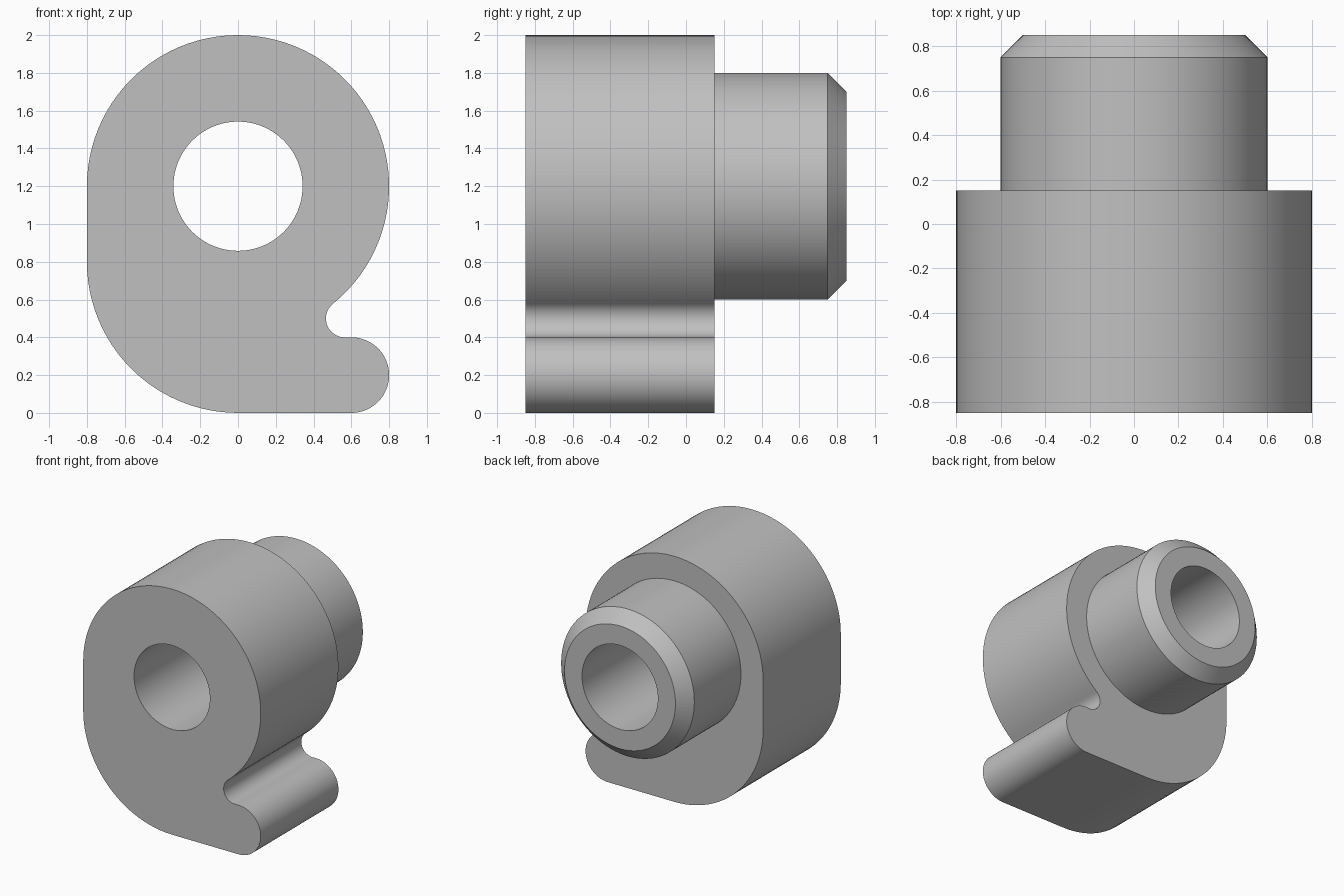
import bpy, bmesh
from math import sin, cos, radians, degrees, sqrt, atan2, pi
from mathutils import Vector

cube = bpy.data.objects.get("Cube")
if cube:
    bpy.data.objects.remove(cube, do_unlink=True)

FRONT, SHOULDER, BACK = -0.85, 0.15, 0.85   # depth stations along y
AXIS_Z, RADIUS, SEGMENTS = 1.2, 0.8, 96
BORE, SLEEVE, CHAMFER = 0.342, 0.6, 0.1


def arc(cx, cz, r, start, end):
    """Points on an arc in the x-z plane, angles in degrees."""
    n = max(12, round(abs(end - start) / 3.75))
    steps = [radians(start + (end - start) * i / n) for i in range(n + 1)]
    return [(cx + r * cos(a), cz + r * sin(a)) for a in steps]


# Cam outline: round head, rounded heel, rounded toe and tangent notch
notch_r, notch_z = 0.1, 0.5
notch_x = sqrt((RADIUS + notch_r) ** 2 - (AXIS_Z - notch_z) ** 2)
tangent = degrees(atan2(AXIS_Z - notch_z, -notch_x))
outline = (arc(0, AXIS_Z, RADIUS, tangent - 180, 180)
           + arc(0, RADIUS, RADIUS, 180, 270)
           + arc(0.6, 0.2, 0.2, -90, 90)
           + arc(notch_x, notch_z, notch_r, 270, tangent)[:-1])

bm = bmesh.new()


def loop(points, y):
    return [bm.verts.new((x, y, z)) for x, z in points]


def ring(r, y):
    turns = [2 * pi * i / SEGMENTS for i in range(SEGMENTS)]
    return loop([(r * cos(a), AXIS_Z + r * sin(a)) for a in turns], y)


def bridge(a, b):
    for i in range(len(a)):
        j = (i + 1) % len(a)
        bm.faces.new((a[i], a[j], b[j], b[i]))


def cap(outer, inner, normal):
    """Flat face between an outline and a round opening."""
    edges = [bm.edges.get((l[i - 1], l[i])) for l in (outer, inner) for i in range(len(l))]
    bmesh.ops.triangle_fill(bm, edges=edges, use_beauty=True, normal=Vector(normal))


# Cam side wall
front, rear = loop(outline, FRONT), loop(outline, SHOULDER)
bridge(front, rear)

# Through bore, end face, chamfer and sleeve wall
rings = [ring(r, y) for r, y in ((BORE, FRONT), (BORE, BACK), (SLEEVE - CHAMFER, BACK),
                                 (SLEEVE, BACK - CHAMFER), (SLEEVE, SHOULDER))]
for a, b in zip(rings, rings[1:]):
    bridge(a, b)

# Front face and rear shoulder
cap(front, rings[0], (0, -1, 0))
cap(rear, rings[-1], (0, 1, 0))
bmesh.ops.recalc_face_normals(bm, faces=bm.faces[:])

mesh = bpy.data.meshes.new("cam_with_sleeve")
bm.to_mesh(mesh)
bm.free()
cam = bpy.data.objects.new("cam_with_sleeve", mesh)
bpy.context.collection.objects.link(cam)

# Plain grey finish
grey = bpy.data.materials.new("light_grey")
grey.use_nodes = True
colour = (0.53, 0.53, 0.53, 1)
grey.diffuse_color = colour
grey.node_tree.nodes["Principled BSDF"].inputs["Base Color"].default_value = colour
mesh.materials.append(grey)

bpy.ops.object.select_all(action="DESELECT")
cam.select_set(True)
bpy.context.view_layer.objects.active = cam
bpy.ops.object.shade_smooth_by_angle(angle=radians(30))
